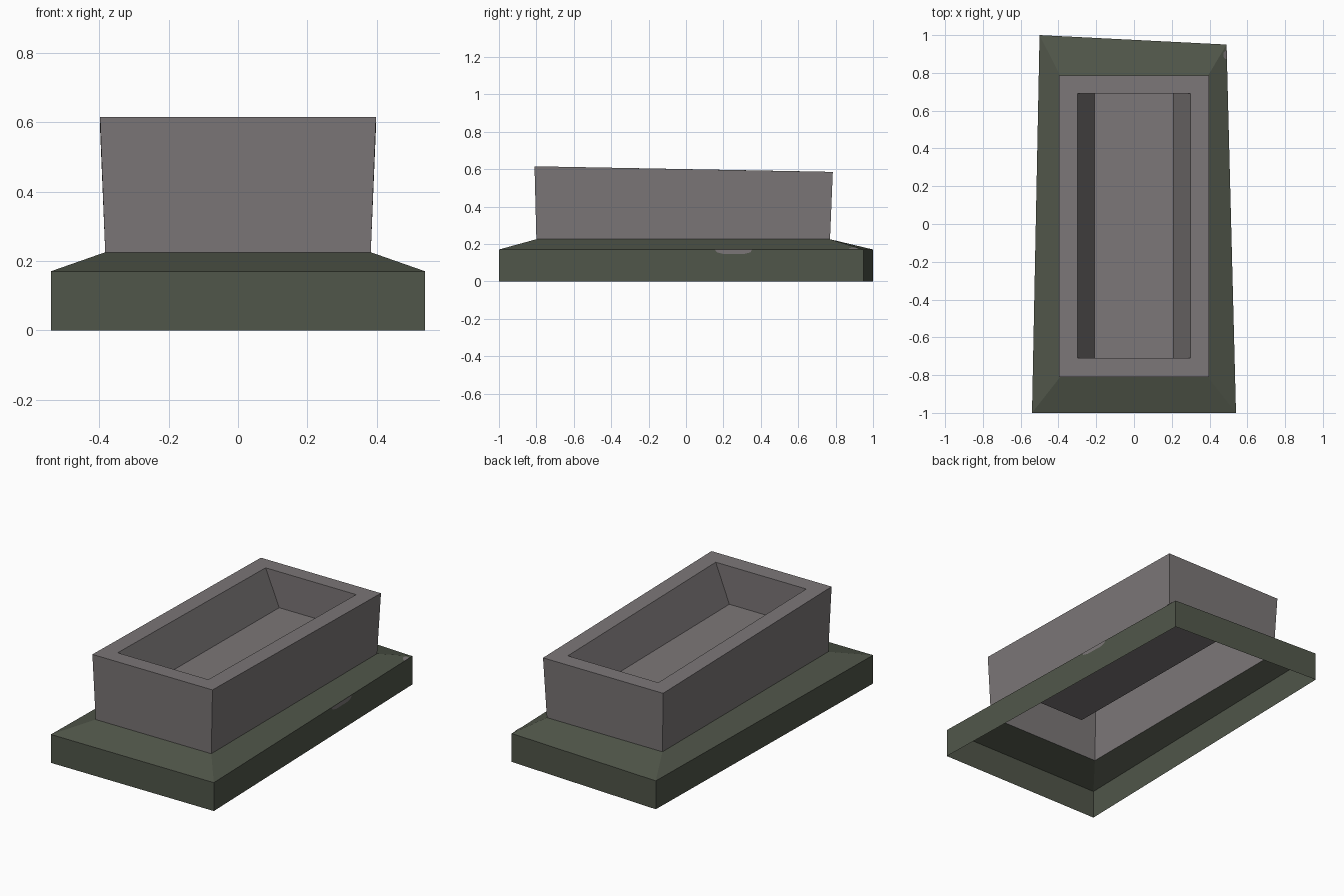
import bpy, bmesh, math
from mathutils import Vector

if "Cube" in bpy.data.objects:
    bpy.data.objects.remove(bpy.data.objects["Cube"])


def material(name, rgb):
    m = bpy.data.materials.new(name)
    m.diffuse_color = (*rgb, 1)
    m.use_nodes = True
    m.node_tree.nodes["Principled BSDF"].inputs["Base Color"].default_value = m.diffuse_color
    return m


stone = material("grey_stone", (0.200, 0.183, 0.186))
moss = material("mossy_green", (0.081, 0.093, 0.068))


def loft(name, rings, mat, cap=False):
    """Skin a stack of counter-clockwise rings into an open shell."""
    bm = bmesh.new()
    loops = [[bm.verts.new(p) for p in ring] for ring in rings]
    for a, b in zip(loops, loops[1:]):
        n = len(a)
        for i in range(n):
            j = (i + 1) % n
            bm.faces.new((a[i], a[j], b[j], b[i]))
    if cap:
        bm.faces.new(loops[-1])
    me = bpy.data.meshes.new(name)
    bm.to_mesh(me)
    bm.free()
    me.materials.append(mat)
    ob = bpy.data.objects.new(name, me)
    bpy.context.collection.objects.link(ob)
    return ob


def rect(x, y0, y1, z0, z1):
    """Rectangle ring whose height runs from z0 at the front to z1 at the back."""
    return [(-x, y0, z0), (x, y0, z0), (x, y1, z1), (-x, y1, z1)]


# Skewed plinth, open underneath, with a sloped shoulder
plan = [(-0.54, -1.0), (0.54, -1.0), (0.49, 0.95), (-0.50, 1.0)]
shoulder = rect(0.383, -0.80, 0.77, 0.225, 0.225)
loft("plinth", [[(x, y, 0) for x, y in plan],
                [(x, y, 0.17) for x, y in plan], shoulder], moss)

# Stone trough: flared outer wall, rim, sloping inner walls and floor
loft("trough", [shoulder,
                rect(0.398, -0.81, 0.785, 0.615, 0.585),
                rect(0.30, -0.71, 0.69, 0.613, 0.587),
                rect(0.21, -0.71, 0.69, 0.385, 0.372)], stone, cap=True)


# Bare stone chip on the right wall, flat along the top edge
def wall(y, z):
    return (0.54 - 0.05 / 1.95 * (y + 1) + 0.002, y, z)


chip = [wall(y, z) for y, z in ((0.155, 0.169), (0.165, 0.155), (0.20, 0.146),
                                (0.31, 0.146), (0.345, 0.155), (0.352, 0.169))]
loft("wall_chip", [chip[::-1][::-1]], stone, cap=True)

# Small bare chip on the shoulder near the back right corner
corner, inner = Vector((0.49, 0.95, 0.17)), Vector(shoulder[2])
along = (Vector((0.54, -1, 0.17)) - corner).normalized()
slope = (inner - corner)
slope = (slope - along * slope.dot(along)).normalized()
normal = along.cross(slope)
if normal.z < 0:
    normal = -normal
spot = []
for i in range(7):
    t = math.pi * i / 6
    spot.append(corner + along * (0.055 + 0.024 * math.cos(t))
                + slope * 0.022 * math.sin(t) + normal * 0.002)
loft("shoulder_chip", [spot[::-1]], stone, cap=True)

# Make the chip plates face outward
for name, out in (("wall_chip", Vector((1, 0, 0))), ("shoulder_chip", Vector((0, 0, 1)))):
    me = bpy.data.objects[name].data
    if me.polygons[0].normal.dot(out) < 0:
        me.flip_normals()
